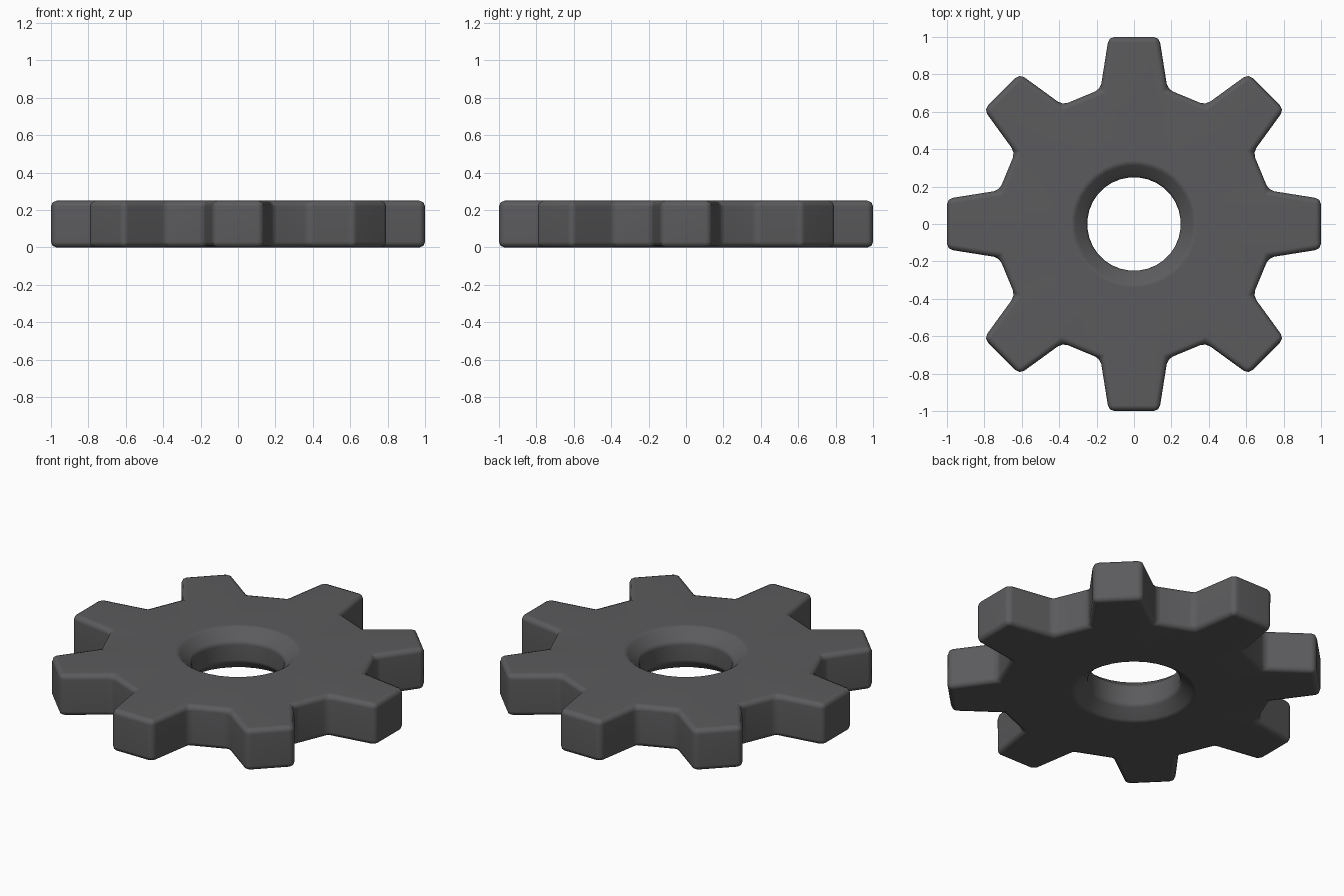
import bpy, bmesh, math

if "Cube" in bpy.data.objects:
    bpy.data.objects.remove(bpy.data.objects["Cube"])

TEETH = 8
THICK = 0.25
N = TEETH * 4

# Outline of one tooth: (radius, angle from tooth centre)
root_r, root_a = 0.742, math.radians(14)
tip_r, tip_a = math.hypot(1.0, 0.135), math.atan2(0.135, 1.0)
tooth = [(root_r, -root_a), (tip_r, -tip_a), (tip_r, tip_a), (root_r, root_a)]
outline = []
for t in range(TEETH):
    for r, a in tooth:
        ang = a + t * math.tau / TEETH
        outline.append((r * math.cos(ang), r * math.sin(ang)))


def circle(r):
    start = -1.5 * math.tau / N
    return [(r * math.cos(start + i * math.tau / N),
             r * math.sin(start + i * math.tau / N)) for i in range(N)]


# Closed loop of rings: outer wall, top, flared bore, bottom
layers = [(outline, 0), (outline, THICK), (circle(0.325), THICK),
          (circle(0.25), THICK - 0.065), (circle(0.25), 0.065), (circle(0.325), 0)]
bm = bmesh.new()
rings = [[bm.verts.new((x, y, z)) for x, y in pts] for pts, z in layers]
for k, ring in enumerate(rings):
    nxt = rings[(k + 1) % len(rings)]
    for i in range(N):
        j = (i + 1) % N
        bm.faces.new((ring[i], ring[j], nxt[j], nxt[i]))
bmesh.ops.recalc_face_normals(bm, faces=bm.faces)

# Rounded outer edges
outer = set(rings[0] + rings[1])
edges = [e for e in bm.edges if e.verts[0] in outer and e.verts[1] in outer]
bmesh.ops.bevel(bm, geom=edges, offset=0.03, offset_type='OFFSET', segments=2,
                profile=0.5, affect='EDGES', clamp_overlap=True)

# Softened bore rims
rims = [e for e in bm.edges
        if all(math.hypot(v.co.x, v.co.y) < 0.4 for v in e.verts)
        and abs(e.verts[0].co.z - e.verts[1].co.z) < 1e-4]
bmesh.ops.bevel(bm, geom=rims, offset=0.015, offset_type='OFFSET', segments=2,
                profile=0.5, affect='EDGES', clamp_overlap=True)

mesh = bpy.data.meshes.new("gear_wheel")
bm.to_mesh(mesh)
bm.free()
gear = bpy.data.objects.new("gear_wheel", mesh)
bpy.context.collection.objects.link(gear)

# Dark grey metal
mat = bpy.data.materials.new("dark grey")
mat.diffuse_color = (0.105, 0.105, 0.11, 1)
mat.use_nodes = True
mat.node_tree.nodes["Principled BSDF"].inputs["Base Color"].default_value = mat.diffuse_color
mesh.materials.append(mat)

# Smooth shading with flat large faces
bpy.context.view_layer.objects.active = gear
gear.select_set(True)
bpy.ops.object.shade_smooth_by_angle(angle=math.radians(50))
wn = gear.modifiers.new("weighted_normals", 'WEIGHTED_NORMAL')
wn.keep_sharp = True
